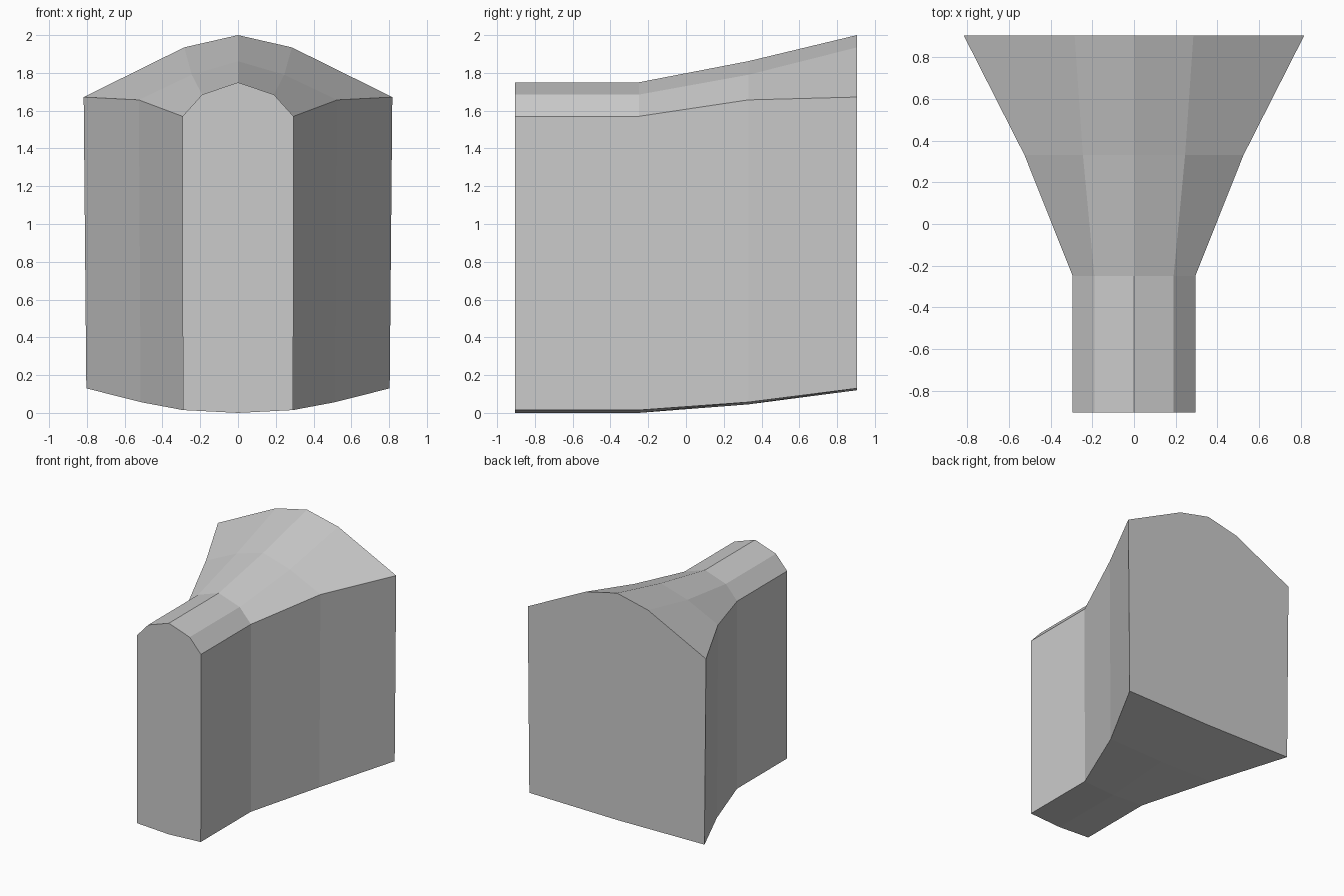
import bpy
import bmesh

cube = bpy.data.objects.get("Cube")
if cube:
    bpy.data.objects.remove(cube, do_unlink=True)

# Plain grey material
grey = bpy.data.materials.new("light_grey")
grey.use_nodes = True
colour = (0.6, 0.6, 0.6, 1)
grey.diffuse_color = colour
grey.node_tree.nodes["Principled BSDF"].inputs["Base Color"].default_value = colour

# Stations from front to back: y, then the half section from keel to ridge as (x, z)
stations = [
    (-0.905, [(0, 0.0), (0.292, 0.015), (0.294, 1.57), (0.19, 1.685), (0, 1.75)]),
    (-0.25, [(0, 0.0), (0.292, 0.015), (0.294, 1.57), (0.19, 1.685), (0, 1.75)]),
    (0.33, [(0, 0.045), (0.515, 0.057), (0.525, 1.657), (0.245, 1.79), (0, 1.862)]),
    (0.905, [(0, 0.12), (0.803, 0.13), (0.817, 1.672), (0.285, 1.935), (0, 2.0)]),
]


def full_ring(half):
    """Mirror a half section across x = 0 into a closed ring."""
    return half + [(-x, z) for x, z in reversed(half[1:-1])]


# Flared body: loft the sections and cap both ends
bm = bmesh.new()
rings = [[bm.verts.new((x, y, z)) for x, z in full_ring(half)] for y, half in stations]
for a, b in zip(rings, rings[1:]):
    for i in range(len(a)):
        j = (i + 1) % len(a)
        bm.faces.new((a[i], a[j], b[j], b[i]))
bm.faces.new(rings[0])
bm.faces.new(rings[-1])
bmesh.ops.recalc_face_normals(bm, faces=bm.faces)

mesh = bpy.data.meshes.new("flared_body")
bm.to_mesh(mesh)
bm.free()
mesh.materials.append(grey)
body = bpy.data.objects.new("flared_body", mesh)
bpy.context.collection.objects.link(body)
